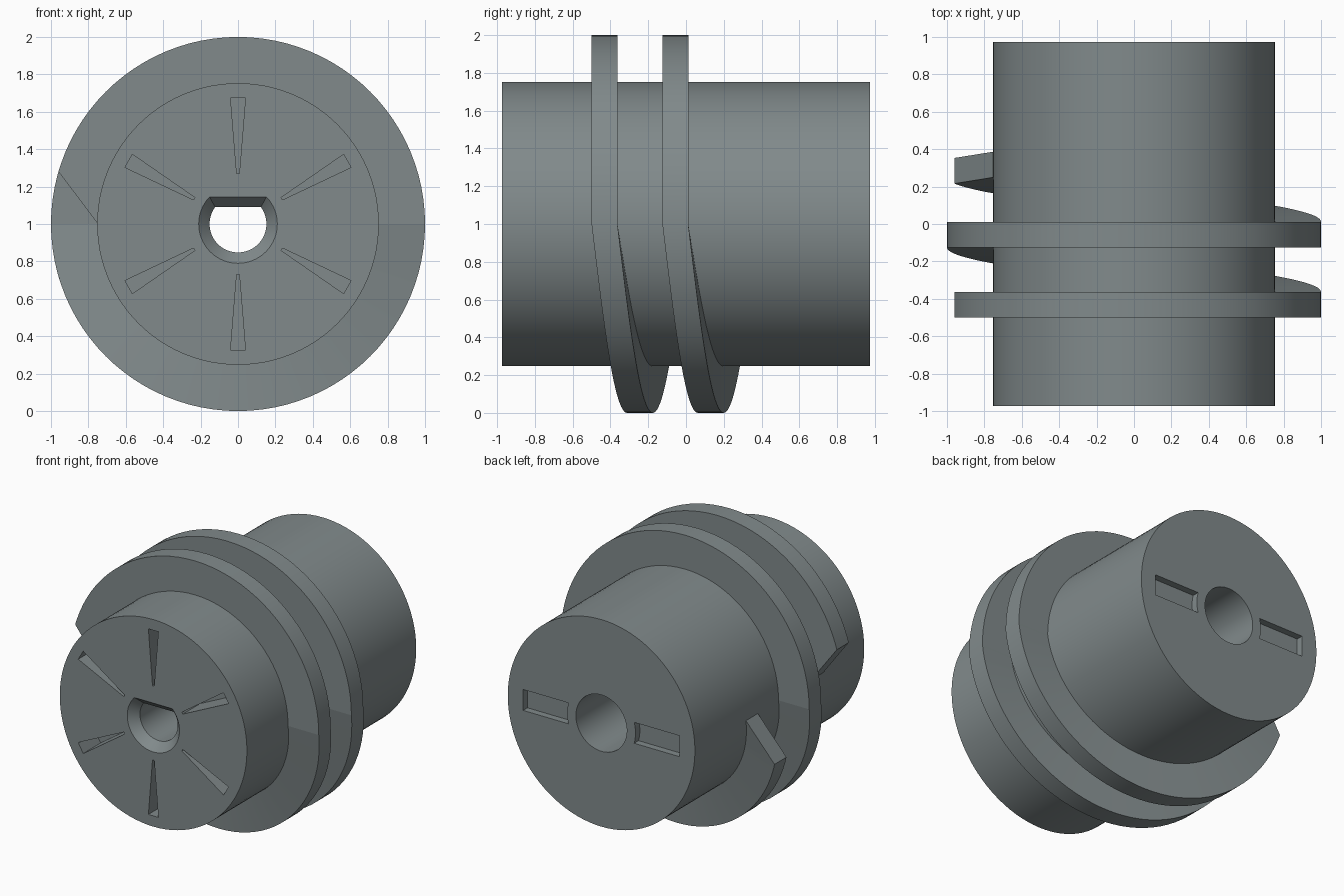
import bpy, bmesh
from math import pi, sin, cos, asin, radians

if "Cube" in bpy.data.objects:
    bpy.data.objects.remove(bpy.data.objects["Cube"])

CZ = 1.0            # height of the axis
R_BODY, R_RIM = 0.753, 1.0
HALF = 0.973        # half length along y
SEG = 96

grey = bpy.data.materials.new("slate grey")
grey.diffuse_color = (0.22, 0.255, 0.26, 1)
grey.use_nodes = True
grey.node_tree.nodes["Principled BSDF"].inputs["Base Color"].default_value = grey.diffuse_color


def finish(name, bm):
    bmesh.ops.remove_doubles(bm, verts=bm.verts, dist=1e-5)
    bmesh.ops.recalc_face_normals(bm, faces=bm.faces)
    me = bpy.data.meshes.new(name)
    bm.to_mesh(me)
    bm.free()
    me.materials.append(grey)
    ob = bpy.data.objects.new(name, me)
    bpy.context.collection.objects.link(ob)
    return ob


def activate(ob):
    bpy.ops.object.select_all(action='DESELECT')
    ob.select_set(True)
    bpy.context.view_layer.objects.active = ob


def loft(name, sections):
    """Closed solid through (y, [(x, z), ...]) sections."""
    bm = bmesh.new()
    rings = [[bm.verts.new((x, y, z + CZ)) for x, z in pts] for y, pts in sections]
    n = len(rings[0])
    for a, b in zip(rings, rings[1:]):
        for i in range(n):
            j = (i + 1) % n
            bm.faces.new((a[i], a[j], b[j], b[i]))
    bm.faces.new(rings[0])
    bm.faces.new(rings[-1])
    return finish(name, bm)


def circle(r):
    return [(r * cos(2 * pi * i / SEG), r * sin(2 * pi * i / SEG)) for i in range(SEG)]


def d_shape(r, flat):
    """Circle cut off by a flat on its upper side."""
    a = asin(flat / r)
    span = pi + 2 * a
    return [(r * cos(a - span * i / SEG), r * sin(a - span * i / SEG)) for i in range(SEG + 1)]


def turn(pts, ang):
    return [(x * cos(ang) - z * sin(ang), x * sin(ang) + z * cos(ang)) for x, z in pts]


# Main drum
body = loft("drum", [(-HALF, circle(R_BODY)), (HALF, circle(R_BODY))])

# Cutters: chamfered D bore, round rear bore, slots on both ends
cutters = [
    loft("d_bore_cutter", [(-1.05, d_shape(0.21, 0.145)), (-HALF, d_shape(0.21, 0.145)),
                           (-0.91, d_shape(0.152, 0.09)), (-0.4, d_shape(0.152, 0.09))]),
    loft("rear_bore_cutter", [(-0.45, circle(0.205)), (1.05, circle(0.205))]),
]
wedge = [(0.27, -0.007), (0.675, -0.04), (0.675, 0.04), (0.27, 0.007)]
for k in range(6):
    p = turn(wedge, radians(30 + 60 * k))
    cutters.append(loft("front_slot_cutter", [(-1.05, p), (-HALF + 0.2, p)]))
arc = [(0.275 * cos(t), 0.275 * sin(t)) for t in [0.28 - 0.07 * i for i in range(9)]]
pocket = arc + [(0.63, arc[-1][1]), (0.63, arc[0][1])]
for k in range(2):
    p = turn(pocket, pi * k)
    cutters.append(loft("rear_slot_cutter", [(HALF - 0.05, p), (1.05, p)]))

for c in cutters:
    activate(body)
    m = body.modifiers.new("cut", 'BOOLEAN')
    m.operation, m.solver, m.object = 'DIFFERENCE', 'EXACT', c
    bpy.ops.object.modifier_apply(modifier=m.name)
    bpy.data.objects.remove(c)

# Thread: flat over the upper half turn, advancing over the lower half turn
PITCH, WIDTH, START, CUT = 0.375, 0.137, -0.5, 0.284
HALF_SEG = 48


def advance(phi):
    turns, rest = divmod(phi + 1e-9, 2 * pi)
    return START + PITCH * (turns + max(0, rest - pi) / pi)


def thread_point(r, phi, dy):
    return (-r * cos(phi), advance(phi) + dy, CZ + r * sin(phi))


bm = bmesh.new()
rows = []
END = 4 * pi - 1e-6
steps = [min(pi * i / HALF_SEG, END) for i in range(4 * HALF_SEG + 1)]
for phi in sorted(steps + [CUT, END - CUT]):
    out = min(max(phi, CUT), END - CUT)      # slanted ends
    rows.append([bm.verts.new(thread_point(r, a, d)) for r, a, d in (
        (R_BODY - 0.004, phi, 0), (R_RIM, out, 0),
        (R_RIM, out, WIDTH), (R_BODY - 0.004, phi, WIDTH))])
for a, b in zip(rows, rows[1:]):
    for i in range(4):
        j = (i + 1) % 4
        bm.faces.new((a[i], a[j], b[j], b[i]))
bm.faces.new(rows[0])
bm.faces.new(rows[-1])
bmesh.ops.dissolve_degenerate(bm, dist=1e-5, edges=bm.edges)
thread = finish("spiral_thread", bm)

for ob in (body, thread):
    activate(ob)
    bpy.ops.object.shade_smooth_by_angle(angle=radians(5))
